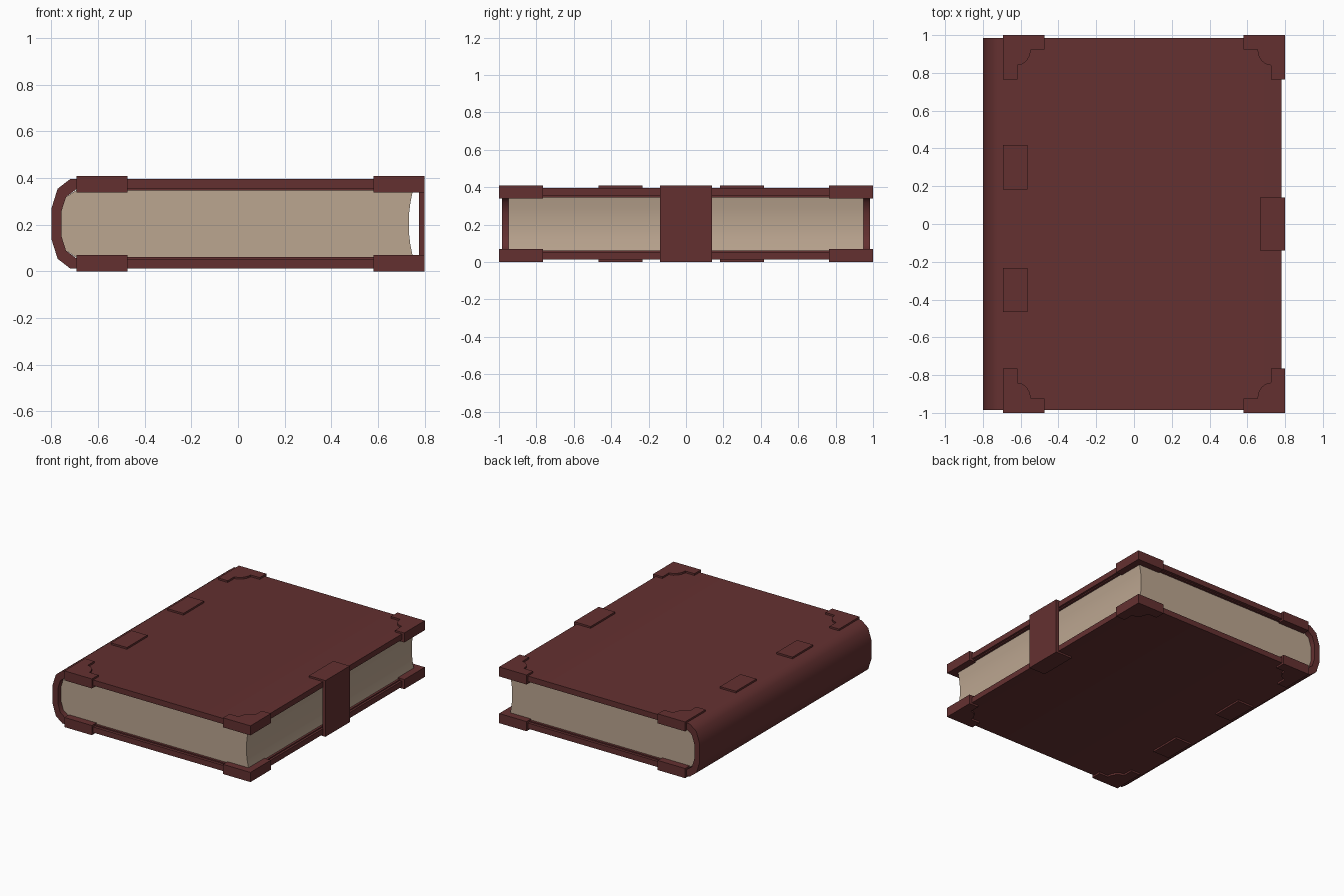
import bpy, bmesh, math

if "Cube" in bpy.data.objects:
    bpy.data.objects.remove(bpy.data.objects["Cube"])

def material(name, rgb):
    m = bpy.data.materials.new(name)
    m.diffuse_color = (*rgb, 1)
    m.use_nodes = True
    m.node_tree.nodes["Principled BSDF"].inputs["Base Color"].default_value = m.diffuse_color
    return m

LEATHER = material("dark red leather", (0.127, 0.030, 0.030))
PAPER = material("aged paper", (0.50, 0.38, 0.28))
MID = 0.204  # mid-height of the book

def prism(name, pts, lo, hi, axis, mat, smooth=0):
    """Extrude a 2D outline: axis 'y' takes (x, z) points, axis 'z' takes (x, y)."""
    bm = bmesh.new()
    at = (lambda p, t: (p[0], t, p[1])) if axis == 'y' else (lambda p, t: (p[0], p[1], t))
    a = [bm.verts.new(at(p, lo)) for p in pts]
    b = [bm.verts.new(at(p, hi)) for p in pts]
    n = len(pts)
    bm.faces.new(a)
    bm.faces.new(b)
    for i in range(n):
        j = (i + 1) % n
        bm.faces.new((a[i], a[j], b[j], b[i]))
    bmesh.ops.recalc_face_normals(bm, faces=bm.faces)
    me = bpy.data.meshes.new(name)
    bm.to_mesh(me)
    bm.free()
    me.materials.append(mat)
    ob = bpy.data.objects.new(name, me)
    bpy.context.collection.objects.link(ob)
    if smooth:
        bpy.ops.object.select_all(action='DESELECT')
        bpy.context.view_layer.objects.active = ob
        ob.select_set(True)
        bpy.ops.object.shade_smooth_by_angle(angle=math.radians(smooth))
    return ob

def rect(x0, x1, y0, y1):
    return [(x0, y0), (x1, y0), (x1, y1), (x0, y1)]

def mirrored(half):
    """Complete an upper-half (x, height above middle) profile symmetrically."""
    return [(x, MID + h) for x, h in half] + [(x, MID - h) for x, h in reversed(half)]

# Cover: boards and rounded spine as one C-shaped profile
outer = mirrored([(0.78, 0.191), (-0.72, 0.191), (-0.773, 0.15), (-0.80, 0.064)])
inner = mirrored([(0.78, 0.150), (-0.69, 0.150), (-0.737, 0.115), (-0.757, 0.052)])
prism("cover", outer + inner[::-1], -0.985, 0.985, 'y', LEATHER, 45)

# Linings inside the boards
for side, z0, z1 in (("lower", 0.05, 0.062), ("upper", 0.346, 0.358)):
    prism(side + "_lining", rect(-0.69, 0.765, -0.965, 0.965), z0, z1, 'z', LEATHER)

# Page block: rounded back and hollow fore-edge
pages = mirrored([(0.732, 0.035), (0.738, 0.085), (0.750, 0.146),
                  (-0.69, 0.146), (-0.737, 0.115), (-0.757, 0.052)])
prism("pages", pages, -0.948, 0.948, 'y', PAPER, 35)

# Corner guards: L-shaped with a scalloped inner edge
W, D = 0.22, 0.235
guard = [(0, 0), (W, 0), (W, 0.075), (0.147, 0.075)]
for i in range(1, 4):
    a = math.radians(i * 22.5)
    guard.append((0.147 - 0.072 * (1 - math.cos(a)), 0.075 + 0.085 * math.sin(a)))
guard += [(0.075, 0.16), (0.075, D), (0, D)]
for level, z0, z1 in (("lower", 0.0, 0.07), ("upper", 0.339, 0.408)):
    for sx in (-1, 1):
        for sy in (-1, 1):
            edge = 0.8 if sx > 0 else 0.693
            pts = [(sx * (edge - u), sy * (1 - v)) for u, v in guard]
            name = f"{level}_{'right' if sx > 0 else 'left'}_{'back' if sy > 0 else 'front'}_corner"
            prism(name, pts, z0, z1, 'z', LEATHER)

# Hinge plates beside the spine
for level, z0, z1 in (("lower", 0.0, 0.02), ("upper", 0.388, 0.408)):
    for name, y0, y1 in (("front", -0.467, -0.232), ("back", 0.182, 0.417)):
        prism(f"{level}_{name}_hinge_plate", rect(-0.693, -0.565, y0, y1), z0, z1, 'z', LEATHER)

# Clasp wrapping round the fore-edge
clasp = [(0.667, 0), (0.8, 0), (0.8, 0.408), (0.667, 0.408),
         (0.667, 0.385), (0.776, 0.385), (0.776, 0.023), (0.667, 0.023)]
prism("clasp", clasp, -0.14, 0.14, 'y', LEATHER)
